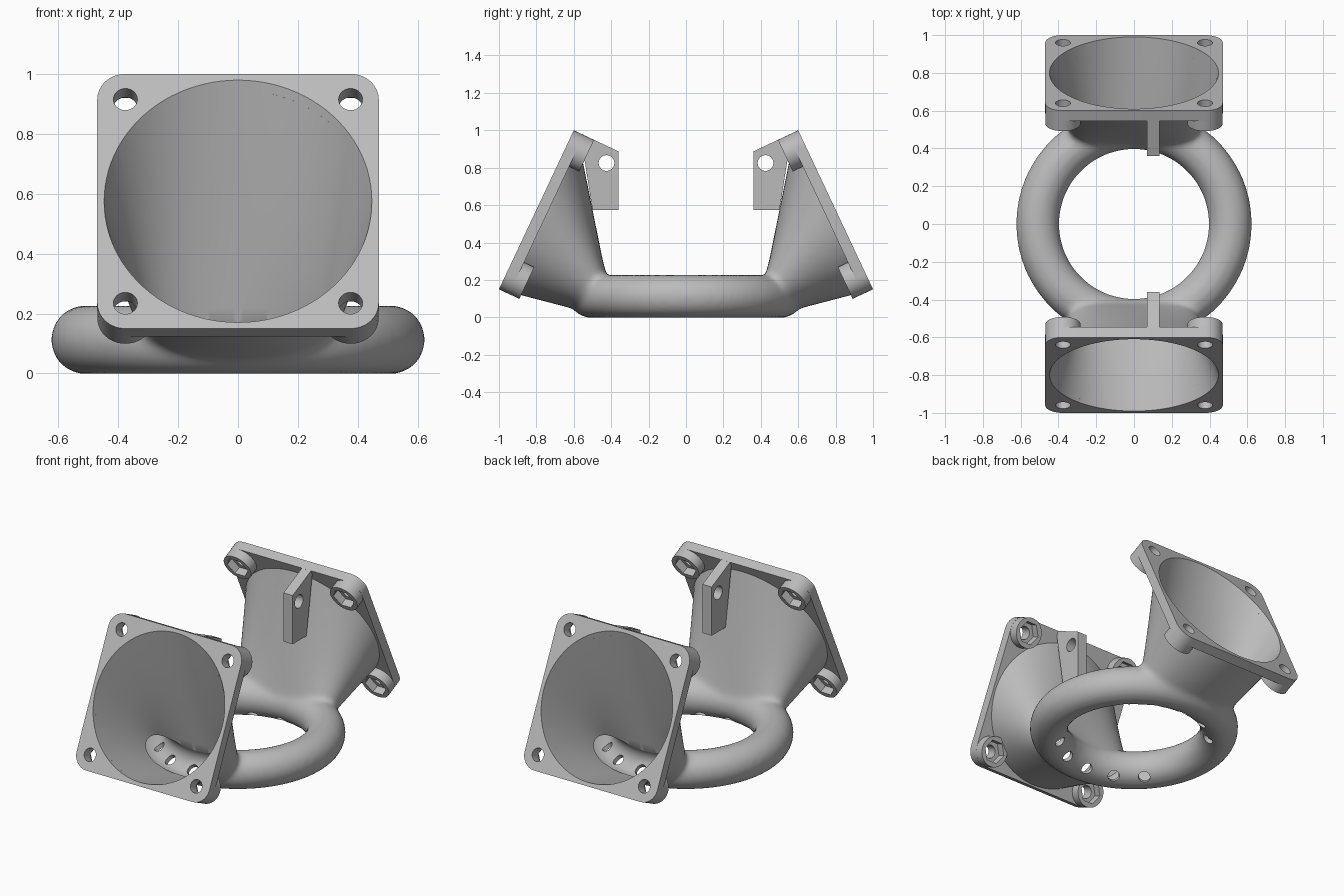
import bpy, bmesh, math
from mathutils import Vector, Matrix

if "Cube" in bpy.data.objects:
    bpy.data.objects.remove(bpy.data.objects["Cube"])

grey = bpy.data.materials.new("light_grey")
grey.use_nodes = True
grey.diffuse_color = (0.5, 0.5, 0.5, 1)
grey.node_tree.nodes["Principled BSDF"].inputs["Base Color"].default_value = (0.5, 0.5, 0.5, 1)

RING_R, TUBE_R, WALL = 0.51, 0.1125, 0.025
HALF, BOLT = 0.47, 0.376
TILT = math.atan2(0.40, 0.85)

# Flange frame: local x across, y up the slope, z into the duct
V = Vector((0, -math.sin(TILT), math.cos(TILT)))
D = Vector((0, -math.cos(TILT), -math.sin(TILT)))
FRAME = Matrix(((1, V.x, D.x, 0), (0, V.y, D.y, 0.8), (0, V.z, D.z, 0.575), (0, 0, 0, 1)))


def loft(name, rings):
    """Closed solid through a list of equal-length point rings."""
    bm = bmesh.new()
    rows = [[bm.verts.new(p) for p in ring] for ring in rings]
    n = len(rows[0])
    for a, b in zip(rows, rows[1:]):
        for i in range(n):
            j = (i + 1) % n
            bm.faces.new((a[i], a[j], b[j], b[i]))
    bm.faces.new(rows[0])
    bm.faces.new(rows[-1])
    bmesh.ops.recalc_face_normals(bm, faces=bm.faces)
    mesh = bpy.data.meshes.new(name)
    bm.to_mesh(mesh)
    bm.free()
    mesh.materials.append(grey)
    obj = bpy.data.objects.new(name, mesh)
    bpy.context.collection.objects.link(obj)
    return obj


def circle(r, n, cx=0, cy=0):
    return [(cx + r * math.cos(math.tau * i / n), cy + r * math.sin(math.tau * i / n)) for i in range(n)]


def prism(name, outline, z0, z1, frame=FRAME):
    return loft(name, [[frame @ Vector((x, y, z)) for x, y in outline] for z in (z0, z1)])


def torus(name, minor):
    bpy.ops.mesh.primitive_torus_add(major_radius=RING_R, minor_radius=minor, major_segments=96,
                                     minor_segments=32, location=(0, 0, TUBE_R))
    obj = bpy.context.object
    bpy.ops.object.transform_apply()
    obj.name = name
    obj.data.materials.append(grey)
    return obj


def mirrored(obj, name):
    copy = obj.copy()
    copy.data = obj.data.copy()
    copy.name = name
    copy.data.transform(Matrix.Scale(-1, 4, (0, 1, 0)))
    copy.data.flip_normals()
    bpy.context.collection.objects.link(copy)
    return copy


def select(objs):
    bpy.ops.object.select_all(action='DESELECT')
    for o in objs:
        o.select_set(True)
    bpy.context.view_layer.objects.active = objs[0]


def apply(obj, kind, **settings):
    select([obj])
    mod = obj.modifiers.new(kind, kind)
    for key, value in settings.items():
        setattr(mod, key, value)
    bpy.ops.object.modifier_apply(modifier=mod.name)


def boolean(obj, tools, operation='DIFFERENCE', keep=False):
    for tool in tools:
        apply(obj, 'BOOLEAN', operation=operation, object=tool, solver='EXACT')
        if not keep:
            bpy.data.objects.remove(tool)


def funnel(name, mouth_r, depth, tube_r, half_width, start):
    """Round mouth at the flange running down to a bent oval inside the ring."""
    n, steps = 96, 16
    mouth = [FRAME @ Vector((x, y, depth)) for x, y in circle(mouth_r, n)]
    throat = []
    for c, s in circle(1, n):
        bend = half_width * c / RING_R
        radial = RING_R - tube_r * s * 0.8
        throat.append(Vector((radial * math.sin(bend), radial * math.cos(bend),
                              TUBE_R + tube_r * s * 0.6)))
    ts = [start + (1 - start) * k / steps for k in range(steps + 1)]
    return loft(name, [[m.lerp(t, u) for m, t in zip(mouth, throat)] for u in ts])


# Outer skin of the ring and both funnels, fused with soft fillets
duct = torus("ring_duct", TUBE_R + 0.002)
back = funnel("outer_funnel", 0.467, 0.02, TUBE_R, 0.33, 0)
select([duct, back, mirrored(back, "outer_funnel_front")])
bpy.ops.object.join()
apply(duct, 'REMESH', mode='VOXEL', voxel_size=0.016)
apply(duct, 'SMOOTH', factor=0.5, iterations=10)

# Hollow interior
bore = funnel("bore", 0.447, 0, TUBE_R - WALL, 0.29, -0.1)
bore_front = mirrored(bore, "bore_front")
boolean(duct, [bore, bore_front], keep=True)
boolean(duct, [torus("ring_bore", TUBE_R - WALL)])

# Air outlets on the inner underside of the ring
for side in (0, 180):
    for k in range(-2, 3):
        turn = Matrix.Rotation(math.radians(90 + side + 24 * k), 4, 'Z')
        aim = (turn @ Matrix.Translation((RING_R, 0, TUBE_R))
               @ Matrix.Rotation(math.radians(-142), 4, 'Y'))
        boolean(duct, [prism("outlet", circle(0.035, 20), 0.03, 0.2, aim)])

# Square flange with rounded corners and a nut boss at each bolt
corners = [(1, 1), (-1, 1), (-1, -1), (1, -1)]
outline = []
for q, (sx, sy) in enumerate(corners):
    for k in range(9):
        a = math.radians(90 * q + 90 * k / 8)
        r = HALF - BOLT
        outline.append((sx * BOLT + r * math.cos(a), sy * BOLT + r * math.sin(a)))
flange = prism("back_flange", outline, 0, 0.06)
for sx, sy in corners:
    at = (sx * BOLT, sy * BOLT)
    boolean(flange, [prism("boss", circle(HALF - BOLT - 0.0005, 40, *at), 0.03, 0.12)], 'UNION')
boolean(flange, [bore], keep=True)
for sx, sy in corners:
    at = (sx * BOLT, sy * BOLT)
    boolean(flange, [prism("bolt_hole", circle(0.04, 32, *at), -0.05, 0.2),
                     prism("nut_pocket", circle(0.072, 6, *at), 0.07, 0.2)])

# Mounting tab with a cross hole, standing on the funnel wall
SIDE = Matrix(((0, 0, 1, 0), (1, 0, 0, 0), (0, 1, 0, 0), (0, 0, 0, 1)))
tab = prism("back_tab", [(0.36, 0.575), (0.5, 0.575), (0.56, 0.95), (0.56, 0.981), (0.36, 0.887)],
            0.07, 0.135, SIDE)
boolean(tab, [prism("tab_hole", circle(0.042, 32, 0.425, 0.825), 0, 0.2, SIDE)])

for helper in (bore, bore_front):
    bpy.data.objects.remove(helper)
parts = [duct, flange, tab, mirrored(flange, "front_flange"), mirrored(tab, "front_tab")]
for part in parts:
    select([part])
    bpy.ops.object.shade_smooth_by_angle(angle=math.radians(35))
